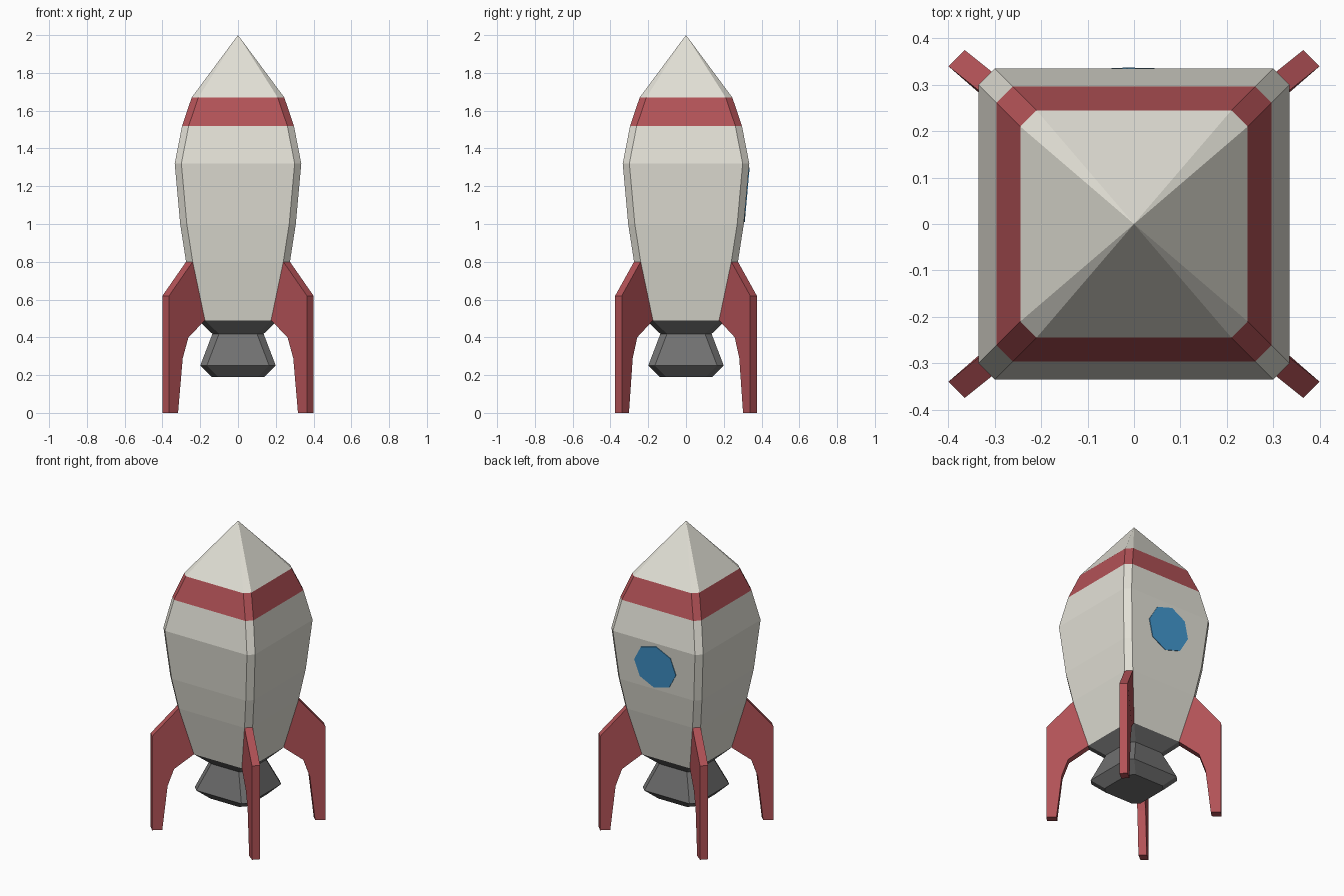
import bpy, bmesh, math
from mathutils import Vector

if "Cube" in bpy.data.objects:
    bpy.data.objects.remove(bpy.data.objects["Cube"])


def material(name, rgb):
    m = bpy.data.materials.new(name)
    m.diffuse_color = (*rgb, 1)
    m.use_nodes = True
    m.node_tree.nodes["Principled BSDF"].inputs["Base Color"].default_value = m.diffuse_color
    return m


WHITE = material("warm_white", (0.76, 0.745, 0.67))
RED = material("dull_red", (0.45, 0.085, 0.095))
GREY = material("dark_grey", (0.165, 0.165, 0.165))
BLUE = material("window_blue", (0.055, 0.31, 0.62))


def finish(bm, name, mats, rule=None):
    bmesh.ops.recalc_face_normals(bm, faces=bm.faces)
    if rule:
        for f in bm.faces:
            f.material_index = rule(f.calc_center_median())
    me = bpy.data.meshes.new(name)
    bm.to_mesh(me)
    bm.free()
    for m in mats:
        me.materials.append(m)
    ob = bpy.data.objects.new(name, me)
    bpy.context.collection.objects.link(ob)
    return ob


def loft(levels, tip=None, c=0.035):
    """Stack of chamfered squares, levels = (half width, z)."""
    bm = bmesh.new()
    rings = []
    for h, z in levels:
        k = h - c
        pts = [(k, -h), (h, -k), (h, k), (k, h), (-k, h), (-h, k), (-h, -k), (-k, -h)]
        rings.append([bm.verts.new((x, y, z)) for x, y in pts])
    for a, b in zip(rings, rings[1:]):
        for i in range(8):
            j = (i + 1) % 8
            bm.faces.new((a[i], a[j], b[j], b[i]))
    bm.faces.new(rings[0])
    if tip is None:
        bm.faces.new(rings[-1])
    else:
        t = bm.verts.new((0, 0, tip))
        for i in range(8):
            bm.faces.new((rings[-1][i], rings[-1][(i + 1) % 8], t))
    return bm


# Hull with red nose band and dark tail
hull = [(0.132, 0.415), (0.21, 0.49), (0.275, 0.80), (0.306, 1.0),
        (0.335, 1.32), (0.296, 1.52), (0.245, 1.67)]
finish(loft(hull, tip=2.0), "hull", [WHITE, RED, GREY],
       lambda c: 2 if c.z < 0.489 else 1 if 1.53 < c.z < 1.66 else 0)

# Engine nozzle
finish(loft([(0.14, 0.19), (0.20, 0.25), (0.135, 0.42)]), "engine_nozzle", [GREY])

# Fins grown from the chamfered corners
profile = [(0.2575, 0.80), (0.3825, 0.62), (0.3825, 0), (0.335, 0),
           (0.31, 0.29), (0.28, 0.40), (0.1925, 0.49)]
T = 0.0175


def fin(name, sx, sy):
    bm = bmesh.new()
    sides = []
    for t in (-T, T):
        ring = []
        for r, z in profile:
            y = min(r, 0.2575 + 0.8 * (r - 0.2575))
            ring.append(bm.verts.new((sx * (r + t), sy * (y - t), z)))
        sides.append(ring)
        bm.faces.new(ring)
    a, b = sides
    for i in range(len(a)):
        j = (i + 1) % len(a)
        bm.faces.new((a[i], a[j], b[j], b[i]))
    finish(bm, name, [RED])


for sx, lr in ((-1, "left"), (1, "right")):
    for sy, fb in ((-1, "front"), (1, "back")):
        fin(f"{fb}_{lr}_fin", sx, sy)

# Octagonal window plate on the back face, following its slope
bm = bmesh.new()
ring = []
for i in range(8):
    a = i * math.pi / 4 + 0.1
    x, z = 0.152 * math.cos(a), 1.155 + 0.145 * math.sin(a)
    ring.append(bm.verts.new((x, 0.306 + (z - 1.0) * 0.029 / 0.32 - 0.002, z)))
face = bm.faces.new(ring)
new = bmesh.ops.extrude_face_region(bm, geom=[face])["geom"]
bmesh.ops.translate(bm, vec=Vector((0, 0.006, 0)),
                    verts=[g for g in new if isinstance(g, bmesh.types.BMVert)])
finish(bm, "back_window", [BLUE])
